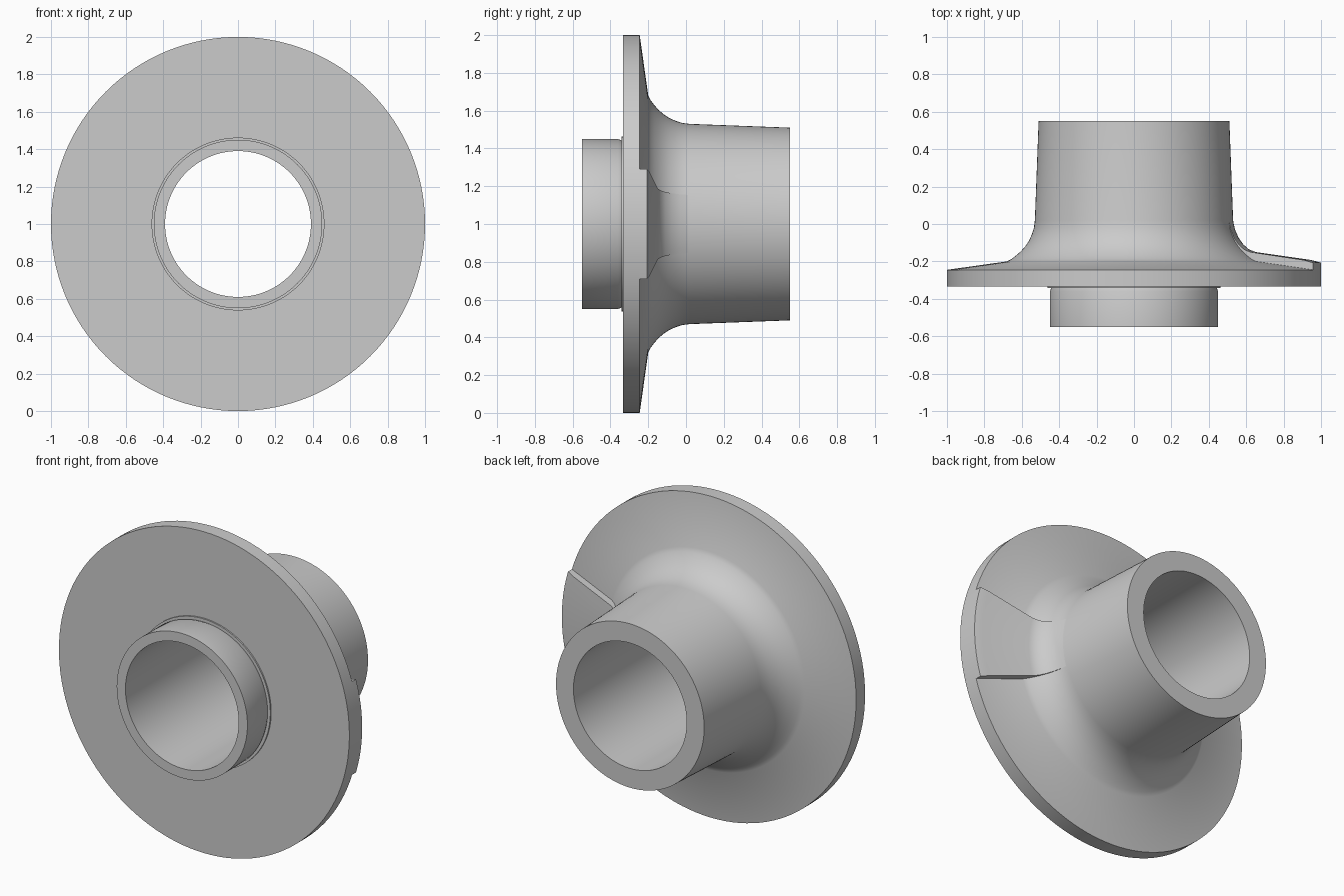
import bpy
import bmesh
import math
from mathutils import Matrix, Vector

SEGMENTS = 128
STEP = 2 * math.pi / SEGMENTS
CENTRE = Vector((0, 0, 1))

cube = bpy.data.objects.get("Cube")
if cube:
    bpy.data.objects.remove(cube, do_unlink=True)


def revolve(name, profile, first, count):
    """Turn a closed (radius, y) outline about the hub axis, with end caps if partial."""
    bm = bmesh.new()
    verts = [bm.verts.new((r, y, 1)) for r, y in profile]
    edges = [bm.edges.new((v, verts[i - 1])) for i, v in enumerate(verts)]
    full = count == SEGMENTS
    bmesh.ops.rotate(bm, verts=verts, cent=CENTRE,
                     matrix=Matrix.Rotation(first * STEP, 3, "Y"))
    end = bmesh.ops.spin(bm, geom=verts + edges, cent=CENTRE, axis=(0, 1, 0),
                         angle=count * STEP, steps=count)
    if full:
        bmesh.ops.remove_doubles(bm, verts=bm.verts, dist=0.0001)
    else:
        bm.faces.new(verts)
        last_edges = [e for e in end["geom_last"] if isinstance(e, bmesh.types.BMEdge)]
        bmesh.ops.contextual_create(bm, geom=last_edges)
    bmesh.ops.recalc_face_normals(bm, faces=bm.faces)

    mesh = bpy.data.meshes.new(name)
    bm.to_mesh(mesh)
    bm.free()
    obj = bpy.data.objects.new(name, mesh)
    bpy.context.collection.objects.link(obj)
    bpy.ops.object.select_all(action="DESELECT")
    obj.select_set(True)
    bpy.context.view_layer.objects.active = obj
    bpy.ops.object.shade_smooth_by_angle(angle=math.radians(25))
    return obj


# Hub, flange and front spigot with a through bore
fillet = [(0.68, -0.2), (0.655, -0.187), (0.63, -0.168), (0.605, -0.146),
          (0.582, -0.12), (0.562, -0.09), (0.546, -0.055), (0.535, -0.02), (0.53, 0.02)]
spigot = [(0.39, -0.55), (0.45, -0.55), (0.45, -0.36), (0.443, -0.342), (0.462, -0.342)]
flange_rim = [(0.462, -0.333), (1, -0.333), (1, -0.245)]
revolve("flanged_hub", spigot + flange_rim + fillet + [(0.51, 0.55), (0.39, 0.55)],
        0, SEGMENTS)

# Raised sector on the back of the flange, on the left side
pad_top = [(1, -0.245), (1, -0.207), (0.95, -0.193), (0.65, -0.15), (0.615, -0.136),
           (0.585, -0.11), (0.56, -0.075), (0.54, -0.03), (0.529, 0.02)]
revolve("raised_pad", pad_top + [(0.5, 0.02), (0.5, -0.245)], -6, 12)
